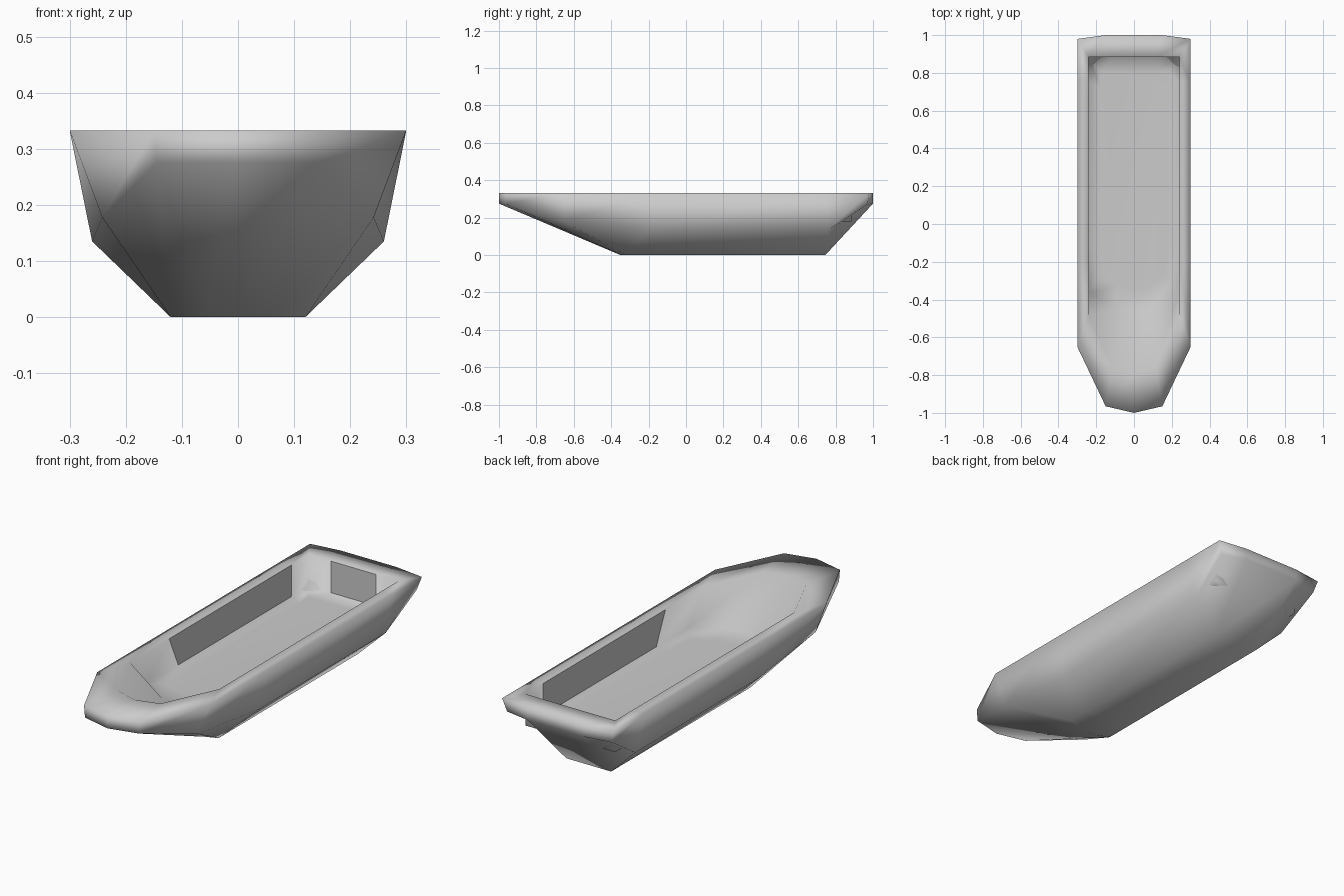
import bpy, bmesh

if "Cube" in bpy.data.objects:
    bpy.data.objects.remove(bpy.data.objects["Cube"])

TOP, DECK = 0.333, 0.18

# One paint for the whole hull
paint = bpy.data.materials.new("plain_grey")
paint.use_nodes = True
grey = (0.6, 0.6, 0.6, 1)
paint.diffuse_color = grey
paint.node_tree.nodes["Principled BSDF"].inputs["Base Color"].default_value = grey


def level(points, z):
    return [(x, y, z) for x, y in points]


# Half outlines, each from the bow centre round to the stern
keel = level([(0, -.35), (.06, -.345), (.12, -.32), (.12, -.2),
              (.12, .745), (.12, .745), (.12, .745)], 0)
chine = [(0, -1, .275), (.145, -.965, .275), (.242, -.65, .178), (.26, -.2, .135),
         (.26, .76, .135), (.28, .97, .27), (.15, 1, .275)]
outer_rim = level([(0, -1), (.15, -.965), (.3, -.65), (.3, -.2),
                   (.3, .75), (.3, .98), (.15, 1)], TOP)
inner_rim = level([(0, -.79), (.115, -.757), (.24, -.485), (.24, -.185),
                   (.24, .754), (.24, .885), (.12, .885)], TOP)
deck_edge = level([(0, -.46), (.1, -.44), (.238, -.36), (.24, -.115),
                   (.24, .754), (.24, .885), (.12, .885)], DECK)
deck = level([(0, -.34), (.08, -.33), (.17, -.27), (.18, -.1),
              (.18, .72), (.18, .8), (.1, .8)], DECK - .004)

bm = bmesh.new()


def ring(half):
    mirrored = [(-x, y, z) for x, y, z in reversed(half[1:])]
    return [bm.verts.new(p) for p in half + mirrored]


rings = [ring(h) for h in (keel, chine, outer_rim, inner_rim, deck_edge, deck)]
count = len(rings[0])

# Skin the outside, the rim and the inside
flat = (3, 6, 9)    # side and stern panels
for r in range(len(rings) - 1):
    a, b = rings[r], rings[r + 1]
    for i in range(count):
        j = (i + 1) % count
        face = bm.faces.new((a[i], a[j], b[j], b[i]))
        face.smooth = not (r == 3 and i in flat)
for cap in (rings[0][::-1], rings[-1]):
    bm.faces.new(cap).smooth = True

# Close the pinched stern corners and fold the quarter faces inward
bmesh.ops.remove_doubles(bm, verts=bm.verts[:], dist=0.0005)
for side in (1, -1):
    for edge in bm.edges[:]:
        ends = sorted(edge.verts, key=lambda v: v.co.z)
        low, high = ends[0].co, ends[1].co
        if low.z < .01 and abs(high.x - side * .28) < .005 and high.y > .9:
            bmesh.utils.edge_rotate(edge, False)
            break
bmesh.ops.recalc_face_normals(bm, faces=bm.faces[:])

mesh = bpy.data.meshes.new("boat_hull")
bm.to_mesh(mesh)
bm.free()
mesh.materials.append(paint)
hull = bpy.data.objects.new("boat_hull", mesh)
bpy.context.collection.objects.link(hull)
